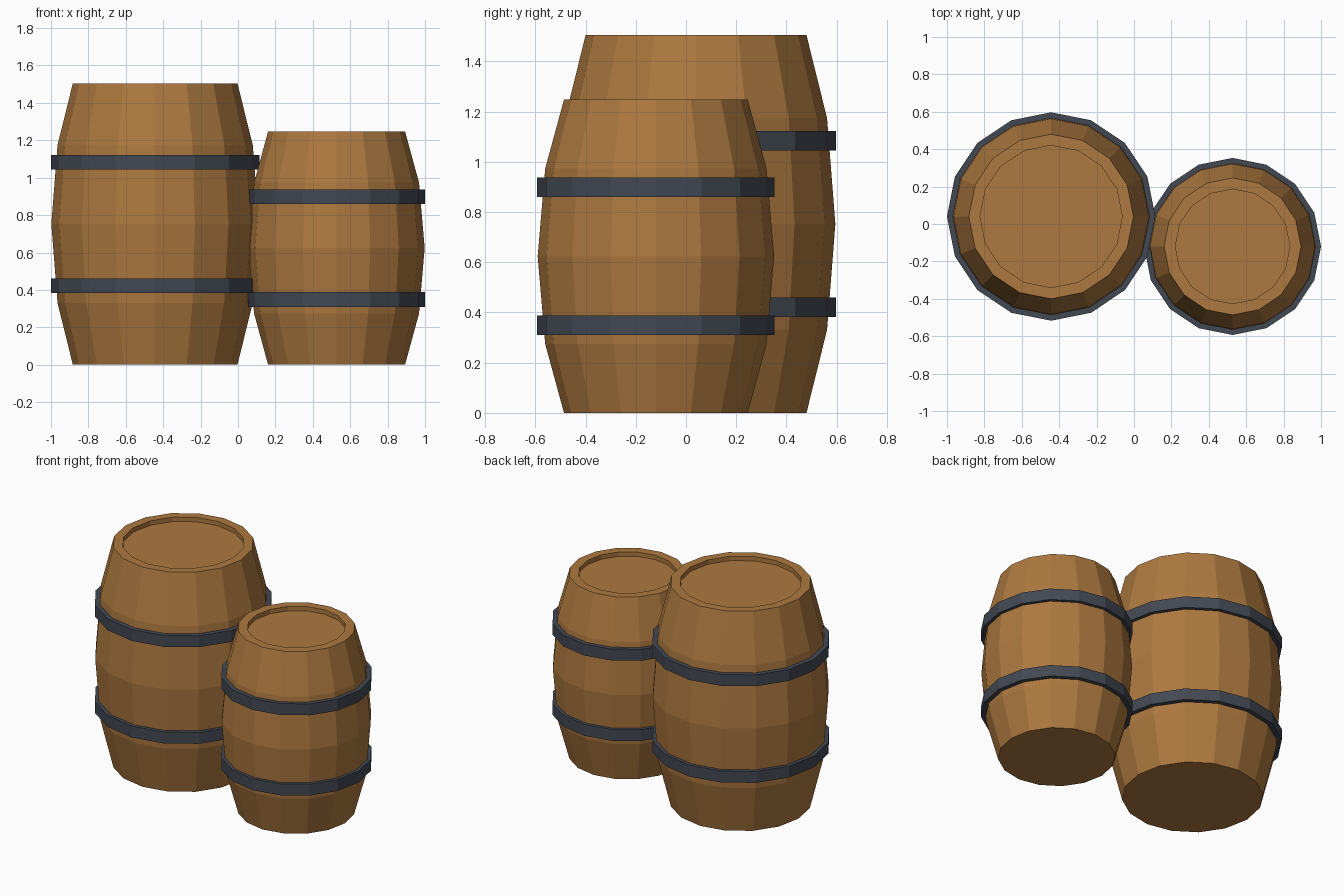
import bpy, bmesh
from math import cos, sin, tau

SIDES = 16

cube = bpy.data.objects.get("Cube")
if cube:
    bpy.data.objects.remove(cube, do_unlink=True)


def material(name, colour):
    mat = bpy.data.materials.new(name)
    mat.use_nodes = True
    mat.diffuse_color = (*colour, 1)
    mat.node_tree.nodes["Principled BSDF"].inputs["Base Color"].default_value = (*colour, 1)
    return mat


wood = material("brown wood", (0.42, 0.19, 0.05))
iron = material("dark iron", (0.055, 0.065, 0.085))


def lathe(name, profile, mat, location, closed=False):
    """Spin a (radius, height) profile; closed joins its ends, otherwise they are capped."""
    bm = bmesh.new()
    rings = [[bm.verts.new((r * cos(tau * i / SIDES), r * sin(tau * i / SIDES), z))
              for i in range(SIDES)] for r, z in profile]
    pairs = list(zip(rings, rings[1:]))
    if closed:
        pairs.append((rings[-1], rings[0]))
    else:
        bm.faces.new(rings[0])
        bm.faces.new(rings[-1])
    for low, high in pairs:
        for i in range(SIDES):
            j = (i + 1) % SIDES
            bm.faces.new((low[i], low[j], high[j], high[i]))
    bmesh.ops.recalc_face_normals(bm, faces=bm.faces)
    mesh = bpy.data.meshes.new(name)
    bm.to_mesh(mesh)
    bm.free()
    mesh.materials.append(mat)
    obj = bpy.data.objects.new(name, mesh)
    obj.location = location
    bpy.context.collection.objects.link(obj)


def barrel(name, location, height, end, shoulder, belly, hoop_offset):
    # Bulging body with a recessed lid
    rim = end - 0.06
    lathe(name + "_body", [
        (end, 0), (shoulder, height * 0.22), (belly, height / 2),
        (shoulder, height * 0.78), (end, height),
        (rim, height), (rim, height - 0.03)], wood, location)
    # Iron hoops, set evenly above and below the middle
    for side, sign in (("lower", -1), ("upper", 1)):
        z = height / 2 + sign * hoop_offset
        outer, inner = belly + 0.002, shoulder - 0.03
        lathe(f"{name}_{side}_hoop", [
            (inner, z - 0.039), (outer, z - 0.039),
            (outer, z + 0.039), (inner, z + 0.039)], iron, location, closed=True)


barrel("large_barrel", (-0.443, 0.04, 0), 1.505, 0.44, 0.522, 0.555, 0.331)
barrel("small_barrel", (0.527, -0.12, 0), 1.248, 0.366, 0.441, 0.471, 0.275)
